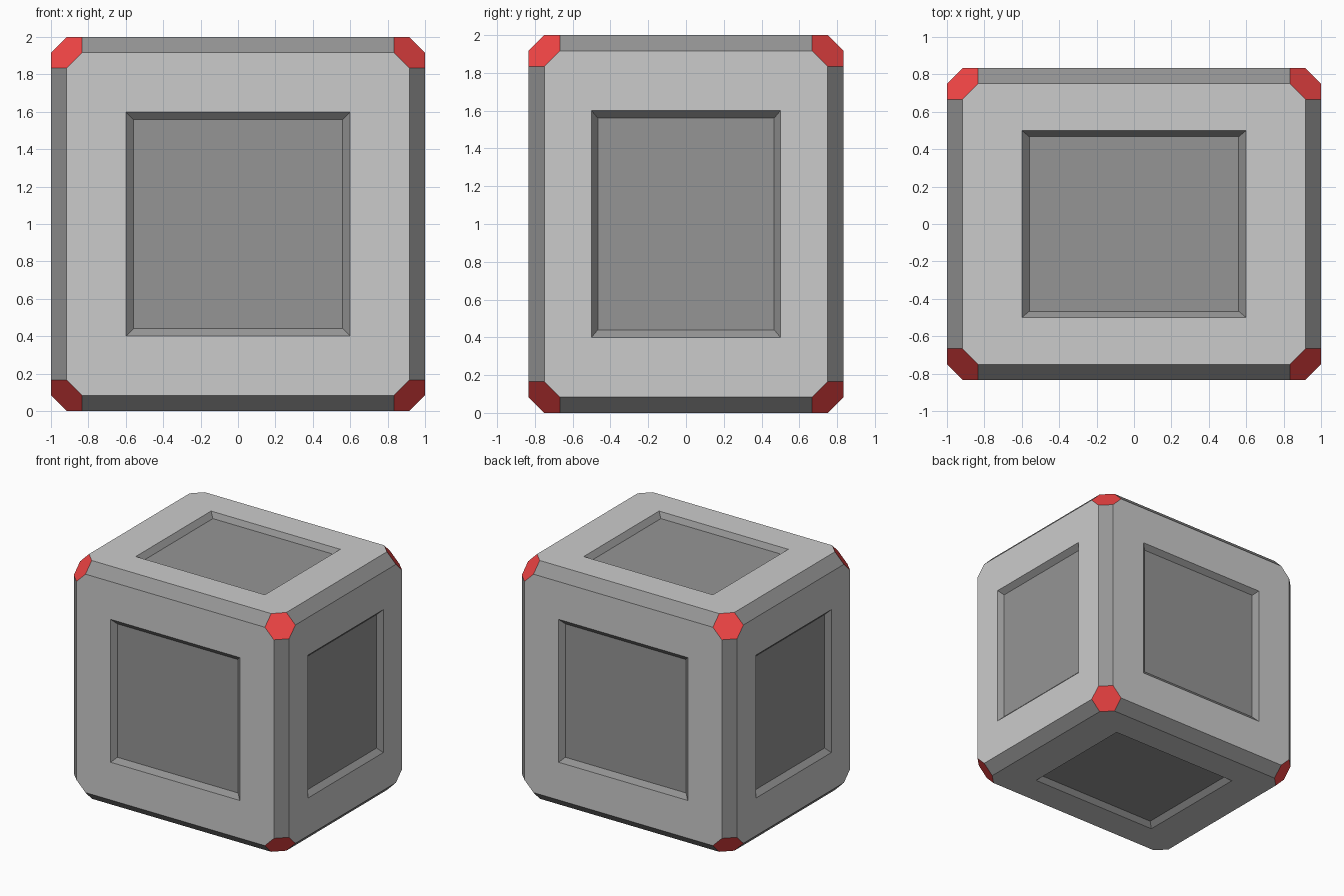
import bpy, bmesh
from itertools import permutations, product

if "Cube" in bpy.data.objects:
    bpy.data.objects.remove(bpy.data.objects["Cube"])

HALF = (1.0, 0.8333, 1.0)   # half extents of the crate
C = 0.0833                  # chamfer width


def material(name, rgb):
    m = bpy.data.materials.new(name)
    m.diffuse_color = (*rgb, 1)
    m.use_nodes = True
    m.node_tree.nodes["Principled BSDF"].inputs["Base Color"].default_value = m.diffuse_color
    return m


def axis_of(face):
    return max(range(3), key=lambda i: abs(face.normal[i]))


def snap_loop(face, k, scale, depth):
    """Pull every vertex of an inset face onto a rectangle, optionally sunk."""
    for v in face.verts:
        for i in range(3):
            size = HALF[i] * (1 - depth if i == k else scale)
            v.co[i] = size if v.co[i] > 0 else -size


# Chamfered block: octagonal sides, rectangular edge trims, hexagonal corners
bm = bmesh.new()
for sign in product((-1, 1), repeat=3):
    for off in permutations((0, C, 2 * C)):
        bm.verts.new([s * (h - o) for s, h, o in zip(sign, HALF, off)])
bmesh.ops.convex_hull(bm, input=bm.verts)
bmesh.ops.dissolve_limit(bm, angle_limit=0.02, verts=bm.verts, edges=bm.edges)
bm.normal_update()
for f in bm.faces:
    f.material_index = {8: 0, 4: 1, 6: 2}[len(f.verts)]

# Flat frame around a rectangular opening on each side
sides = [(f, axis_of(f)) for f in bm.faces if len(f.verts) == 8]
bmesh.ops.inset_individual(bm, faces=[f for f, k in sides], thickness=0.1)
for f, k in sides:
    snap_loop(f, k, 0.6, 0)
bmesh.ops.remove_doubles(bm, verts=bm.verts, dist=1e-4)
bm.normal_update()

# Sunken dark panel with sloped walls
panels = [(f, axis_of(f)) for f in bm.faces
          if len(f.verts) == 4 and f.material_index == 0
          and f.calc_center_median().length > 0.8
          and sum(abs(c) < 0.01 for c in f.calc_center_median()) == 2]
for f, k in panels:
    f.material_index = 1
bmesh.ops.inset_individual(bm, faces=[f for f, k in panels], thickness=0.03)
for f, k in panels:
    snap_loop(f, k, 0.56, 0.04)

bmesh.ops.translate(bm, verts=bm.verts, vec=(0, 0, 1))
bmesh.ops.recalc_face_normals(bm, faces=bm.faces)
mesh = bpy.data.meshes.new("crate")
bm.to_mesh(mesh)
bm.free()

for m in (material("light_grey", (0.8, 0.8, 0.8)),
          material("dark_grey", (0.3, 0.3, 0.3)),
          material("red", (0.9, 0.06, 0.06))):
    mesh.materials.append(m)
crate = bpy.data.objects.new("crate", mesh)
bpy.context.collection.objects.link(crate)
